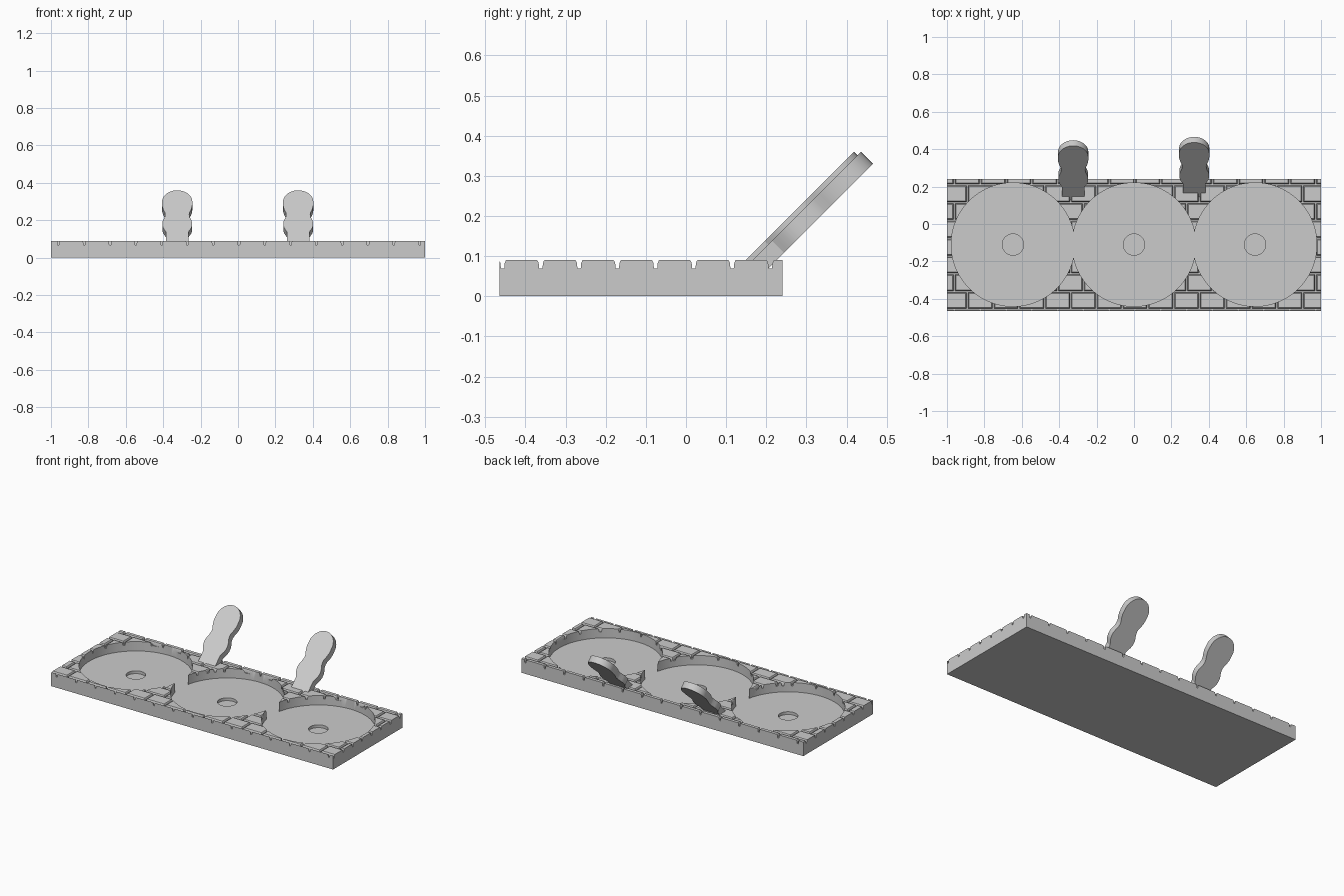
import bpy, bmesh, math
from mathutils import Vector

if "Cube" in bpy.data.objects:
    bpy.data.objects.remove(bpy.data.objects["Cube"])

grey = bpy.data.materials.new("light_grey")
grey.use_nodes = True
COLOR = (0.6, 0.6, 0.6, 1)
grey.diffuse_color = COLOR
grey.node_tree.nodes["Principled BSDF"].inputs["Base Color"].default_value = COLOR

X, FRONT, BACK, TOP = 1.0, -0.465, 0.24, 0.09
ROW, BRICK = 0.0953, 0.1379
FIRST_ROW, FIRST_JOINT = -0.457, -0.96
POCKET_Y = -0.11


def make_object(name, bm):
    bmesh.ops.recalc_face_normals(bm, faces=bm.faces)
    mesh = bpy.data.meshes.new(name)
    bm.to_mesh(mesh)
    bm.free()
    mesh.materials.append(grey)
    obj = bpy.data.objects.new(name, mesh)
    bpy.context.collection.objects.link(obj)
    return obj


def prism(bm, points, offset):
    """Extrude a closed outline along an offset."""
    face = bm.faces.new([bm.verts.new(p) for p in points])
    result = bmesh.ops.extrude_face_region(bm, geom=[face])
    verts = [g for g in result["geom"] if isinstance(g, bmesh.types.BMVert)]
    bmesh.ops.translate(bm, verts=verts, vec=offset)


def box(bm, lo, hi):
    prism(bm, [(lo[0], lo[1], lo[2]), (hi[0], lo[1], lo[2]),
               (hi[0], hi[1], lo[2]), (lo[0], hi[1], lo[2])], (0, 0, hi[2] - lo[2]))


def disc(bm, x, radius, floor):
    ring = [(x + radius * math.cos(a), POCKET_Y + radius * math.sin(a), floor)
            for a in (math.tau * i / 96 for i in range(96))]
    prism(bm, ring, (0, 0, 0.2))


def cut(obj, cutter):
    mod = obj.modifiers.new(cutter.name, "BOOLEAN")
    mod.operation, mod.solver, mod.object = "DIFFERENCE", "EXACT", cutter
    mod.use_self = True
    cutter.hide_render = True
    bpy.context.view_layer.objects.active = obj
    bpy.ops.object.modifier_apply(modifier=mod.name)
    bpy.data.objects.remove(cutter)


# Mortar groove section: narrow slot with softened lips
half = [(0.004, 0.069), (0.0055, 0.083), (0.0075, 0.088), (0.012, 0.093)]
section = half + [(-w, z) for w, z in reversed(half)]

# Tray slab
bm = bmesh.new()
box(bm, (-X, FRONT, 0), (X, BACK, TOP))
tray = make_object("brick_tray", bm)

# Straight course grooves, then staggered joints between them
bm = bmesh.new()
for i in range(8):
    y = FIRST_ROW + i * ROW
    prism(bm, [(-X - 0.1, y + w, z) for w, z in section], (2 * X + 0.2, 0, 0))
cut(tray, make_object("course_cutter", bm))

bm = bmesh.new()
for i in range(-1, 8):
    lo = max(FIRST_ROW + i * ROW, FRONT - 0.02)
    hi = min(FIRST_ROW + (i + 1) * ROW, BACK + 0.02)
    x = FIRST_JOINT + (0 if i % 2 else BRICK / 2)
    while x < X - 0.01:
        prism(bm, [(x + w, lo, z) for w, z in section], (0, hi - lo, 0))
        x += BRICK
cut(tray, make_object("joint_cutter", bm))

# Three overlapping round pockets, each with a small recess
for x in (-0.647, 0, 0.647):
    for radius, floor in ((0.33, 0.03), (0.057, 0.012)):
        bm = bmesh.new()
        disc(bm, x, radius, floor)
        cut(tray, make_object("pocket_cutter", bm))

# Leaning paddles: half widths along the slope, then a domed end
slope = Vector((0, 1, 1)).normalized()
back = Vector((0, 1, -1)).normalized() * 0.042
LENGTH = 0.382
side = [(0.06, -0.03), (0.06, 0.068), (0.066, 0.08), (0.075, 0.098), (0.08, 0.118),
        (0.08, 0.138), (0.075, 0.158), (0.067, 0.178), (0.064, 0.198), (0.066, 0.215),
        (0.074, 0.235), (0.08, 0.26), (0.081, 0.285)]
dome = [(0.081 * math.cos(a), 0.295 + (LENGTH - 0.295) * math.sin(a))
        for a in (math.pi / 2 * i / 10 for i in range(1, 10))]
right_half = side + dome
outline = right_half + [(0, LENGTH)] + [(-w, u) for w, u in reversed(right_half)]

for name, x, y in (("right_paddle", -0.325, 0.148), ("left_paddle", 0.322, 0.166)):
    bm = bmesh.new()
    foot = Vector((x, y, TOP))
    prism(bm, [foot + Vector((w, 0, 0)) + slope * u for w, u in outline], back)
    make_object(name, bm)

# Smooth the curved walls and keep the edges crisp
bpy.ops.object.select_all(action="DESELECT")
for obj in bpy.context.scene.objects:
    if obj.type == "MESH" and grey.name in obj.data.materials:
        obj.select_set(True)
        bpy.context.view_layer.objects.active = obj
bpy.ops.object.shade_smooth_by_angle(angle=math.radians(25))
